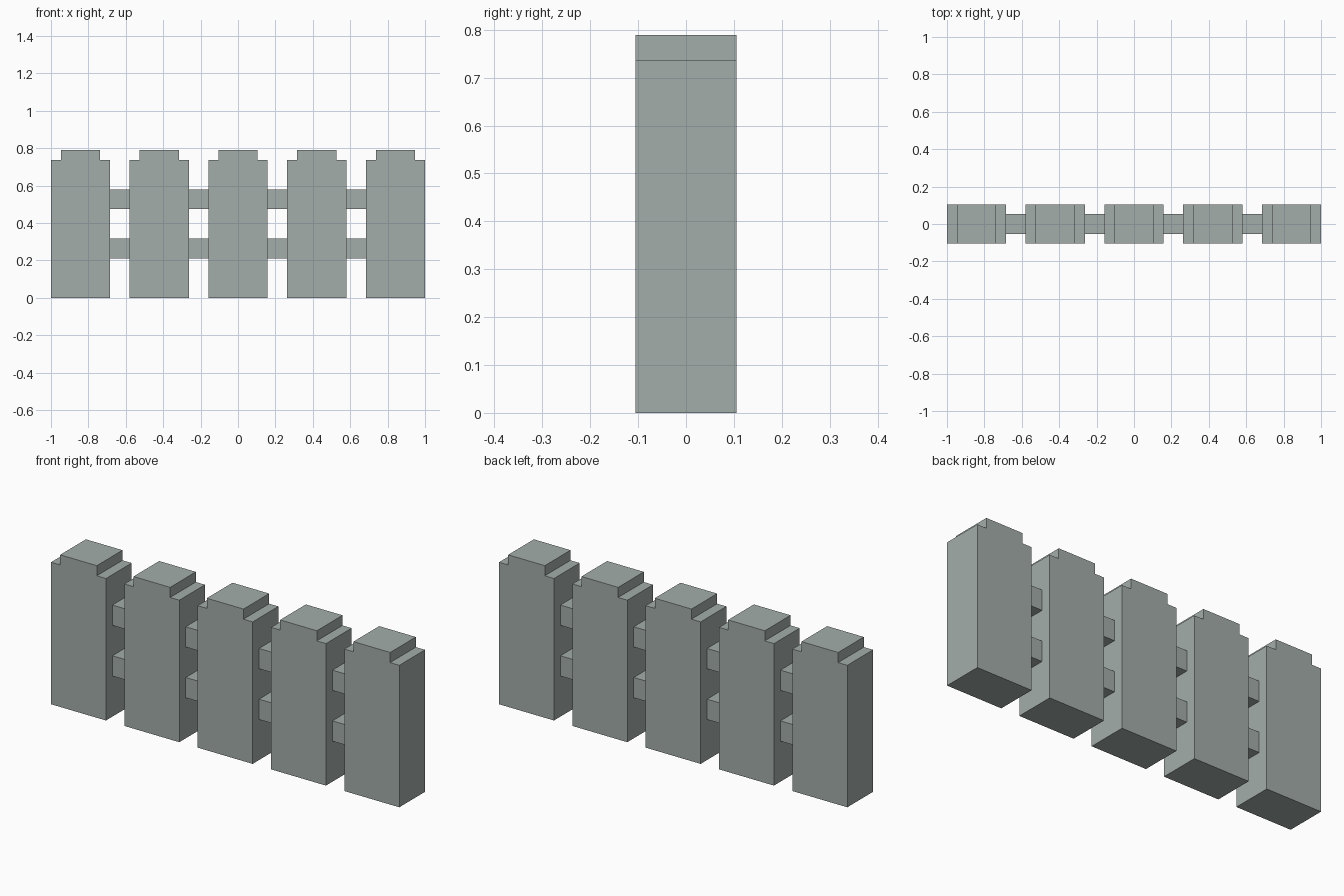
import bpy
import bmesh

if "Cube" in bpy.data.objects:
    bpy.data.objects.remove(bpy.data.objects["Cube"], do_unlink=True)

U = 2 / 19  # one block unit: five 3-unit pickets and four 1-unit gaps

stone = bpy.data.materials.new("grey_green_stone")
stone.use_nodes = True
colour = (0.37, 0.42, 0.40, 1)
stone.diffuse_color = colour
stone.node_tree.nodes["Principled BSDF"].inputs["Base Color"].default_value = colour


def extrude_profile(name, profile, depth, location):
    """Extrude an x-z outline along y, centred on the location."""
    bm = bmesh.new()
    face = bm.faces.new([bm.verts.new((x * U, -depth * U / 2, z * U)) for x, z in profile])
    result = bmesh.ops.extrude_face_region(bm, geom=[face])
    verts = [v for v in result["geom"] if isinstance(v, bmesh.types.BMVert)]
    bmesh.ops.translate(bm, verts=verts, vec=(0, depth * U, 0))
    bmesh.ops.recalc_face_normals(bm, faces=bm.faces)
    mesh = bpy.data.meshes.new(name)
    bm.to_mesh(mesh)
    bm.free()
    mesh.materials.append(stone)
    obj = bpy.data.objects.new(name, mesh)
    obj.location = [c * U for c in location]
    bpy.context.collection.objects.link(obj)
    return obj


# Upright pickets with a stepped top
half = [(1.5, 0), (1.5, 7), (1, 7), (1, 7.5)]
picket_profile = half + [(-x, z) for x, z in reversed(half)]
for i in range(5):
    extrude_profile(f"picket_{i + 1}", picket_profile, 2, (4 * (i - 2), 0, 0))

# Short rails bridging each gap at two heights
rail_profile = [(-0.5, 0), (0.5, 0), (0.5, 1), (-0.5, 1)]
for i in range(4):
    for label, z in (("lower", 2), ("upper", 4.5)):
        extrude_profile(f"{label}_rail_{i + 1}", rail_profile, 1, (4 * i - 6, 0, z))
